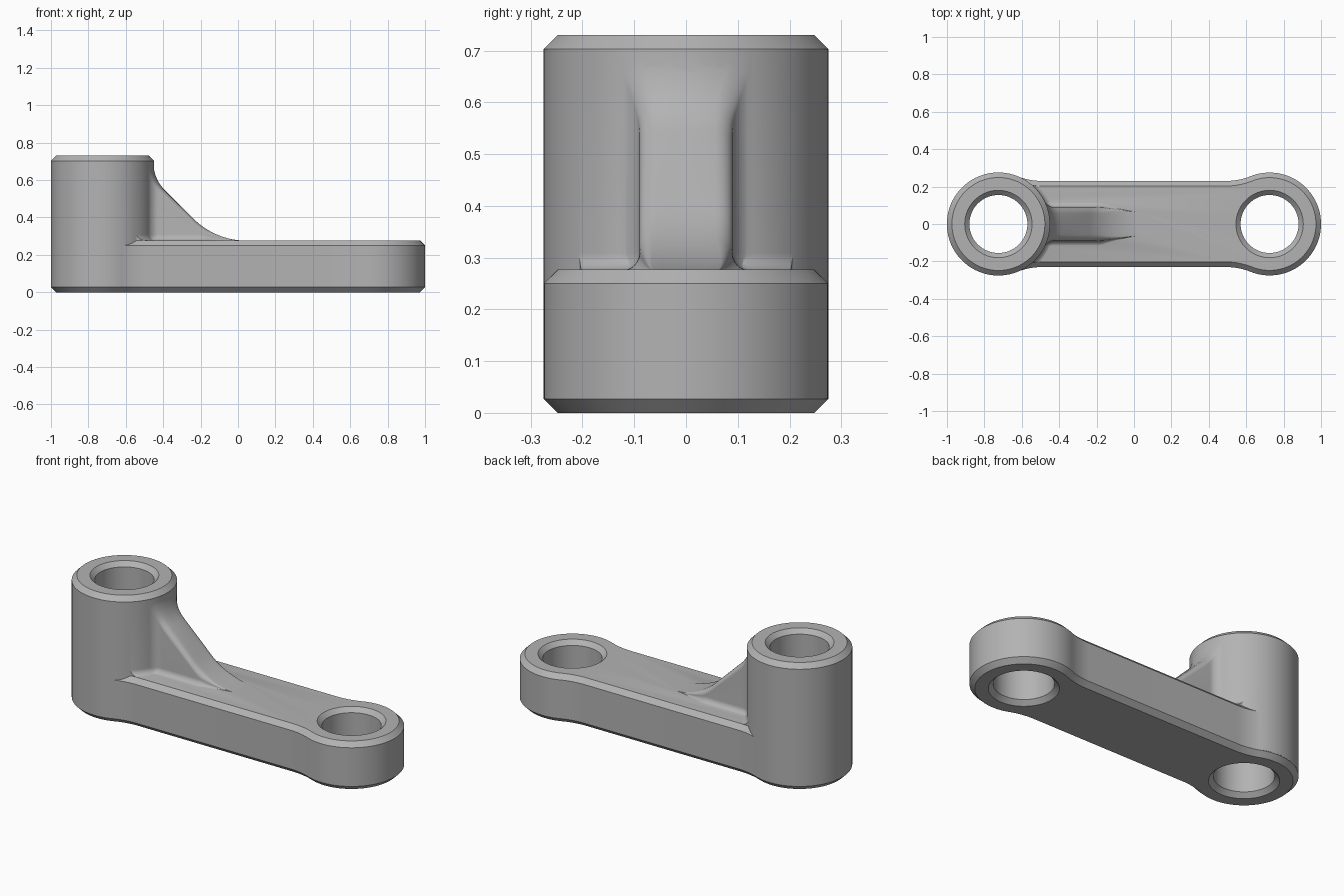
import bpy, bmesh
from math import sin, cos, pi, sqrt, atan2

if "Cube" in bpy.data.objects:
    bpy.data.objects.remove(bpy.data.objects["Cube"])

EYE_X, EYE_R, BORE_R = 0.725, 0.275, 0.155
ARM_W, ARM_H, BOSS_H = 0.23, 0.277, 0.73
CHAMFER, FILLET, RIB_W = 0.027, 0.033, 0.09
BOSS_R = EYE_R + 0.0005

grey = bpy.data.materials.new("cast_grey")
grey.use_nodes = True
colour = (0.45, 0.45, 0.45, 1)
grey.diffuse_color = colour
grey.node_tree.nodes["Principled BSDF"].inputs["Base Color"].default_value = colour


def loft(name, rings, wrap=False):
    """Skin a list of equal point rings, capped or wrapped round."""
    bm = bmesh.new()
    loops = [[bm.verts.new(p) for p in ring] for ring in rings]
    n = len(loops[0])
    pairs = list(zip(loops, loops[1:]))
    if wrap:
        pairs.append((loops[-1], loops[0]))
    else:
        bm.faces.new(loops[0])
        bm.faces.new(loops[-1])
    for a, b in pairs:
        for i in range(n):
            j = (i + 1) % n
            bm.faces.new((a[i], a[j], b[j], b[i]))
    bmesh.ops.recalc_face_normals(bm, faces=bm.faces)
    mesh = bpy.data.meshes.new(name)
    bm.to_mesh(mesh)
    bm.free()
    mesh.materials.append(grey)
    ob = bpy.data.objects.new(name, mesh)
    bpy.context.collection.objects.link(ob)
    return ob


def lathe(name, x, profile, wrap=False, steps=96):
    """Turn a (radius, height) profile about a vertical axis at x."""
    turn = [2 * pi * (i + 0.5) / steps for i in range(steps)]
    return loft(name, [[(x + r * cos(a), r * sin(a), z) for a in turn]
                       for r, z in profile], wrap)


def combine(target, other, operation):
    mod = target.modifiers.new(operation, 'BOOLEAN')
    mod.operation, mod.object, mod.solver = operation, other, 'EXACT'
    bpy.context.view_layer.objects.active = target
    bpy.ops.object.modifier_apply(modifier=mod.name)
    bpy.data.objects.remove(other)


def arm_outline(inset, z):
    """Two round eyes joined by a straight bar with blended necks."""
    neck = 0.36
    dx = sqrt((EYE_R + neck) ** 2 - (ARM_W + neck) ** 2)
    tilt = atan2(ARM_W + neck, -dx)
    r, big = EYE_R - inset, neck + inset
    eye = [tilt * i / 32 for i in range(33)]
    quarter = [(EYE_X + r * cos(a), r * sin(a)) for a in eye]
    for i in range(1, 11):
        a = (tilt - pi) + (-pi / 2 - (tilt - pi)) * i / 10
        quarter.append((EYE_X - dx + big * cos(a), ARM_W + neck + big * sin(a)))
    half = quarter + [(-x, y) for x, y in reversed(quarter)]
    full = half + [(x, -y) for x, y in reversed(half[1:-1])]
    return [(x, y, z) for x, y in full]


# Flat arm with chamfered rims
arm = loft("link_arm", [arm_outline(CHAMFER, 0), arm_outline(0, CHAMFER),
                        arm_outline(0, ARM_H - CHAMFER), arm_outline(CHAMFER, ARM_H)])

# Tall boss on the right-hand eye
boss = lathe("boss", -EYE_X, [(BOSS_R, CHAMFER + 0.003), (BOSS_R, BOSS_H - CHAMFER),
                              (BOSS_R - CHAMFER, BOSS_H)])

# Fillet where the boss meets the arm top, trimmed to the arm
arc = [pi / 2 * i / 8 for i in range(9)]
flare = [(BOSS_R + FILLET * (1 - sin(a)), ARM_H - 0.001 + FILLET * (1 - cos(a))) for a in arc]
inner = BOSS_R - 0.05
ring = lathe("boss_fillet", -EYE_X, [(inner, 0.22), (flare[0][0], 0.22)] + flare
             + [(inner, flare[-1][1])], wrap=True)
trim = loft("fillet_trim", [arm_outline(CHAMFER + 0.0005, z) for z in (0.2, 0.4)])
combine(ring, trim, 'INTERSECT')


# Curved rib bracing the boss
FACE_X, TAIL_X, TOP_R, LOW_R = -0.45, 0.045, 0.2, 0.4


def rib_top(x):
    k = sqrt(0.5)
    line_start, line_end = FACE_X + TOP_R * (1 - k), TAIL_X - LOW_R * k
    line_low = ARM_H + LOW_R * (1 - k)
    if x > line_end:
        return ARM_H + LOW_R - sqrt(LOW_R ** 2 - (TAIL_X - x) ** 2)
    if x > line_start:
        return line_low + line_end - x
    u = max(x - FACE_X, 0)
    return line_low + line_end - line_start + TOP_R * k - sqrt(TOP_R ** 2 - (TOP_R - u) ** 2)


def rib_section(x):
    h = rib_top(x) - 0.001
    base = ARM_H - 0.001
    r = min(FILLET, (h - base) * 0.49 + 0.0002)
    u = min(max((FACE_X + FILLET - x) / FILLET, 0), 1)
    w = RIB_W + FILLET * (1 - sqrt(1 - u * u))
    w -= 0.03 * max(x + 0.18, 0) / (TAIL_X + 0.18)
    side = [(w + r, 0.2)]
    side += [(w + r * (1 - sin(a)), base + r * (1 - cos(a))) for a in arc]
    side += [(w - r * (1 - cos(a)), h - r * (1 - sin(a))) for a in arc]
    side += [(s * (w - r), h) for s in (0.66, 0.33)]
    pts = side + [(-y, z) for y, z in reversed(side)]
    # wrap the end of the rib round the boss
    wrap = min(max((-0.25 - x) / 0.2, 0), 1)
    return [(x + wrap * (sqrt(BOSS_R ** 2 - y * y) - BOSS_R), y, z) for y, z in pts]


stations = [-0.55]
stations += [FACE_X + 0.06 * (i / 14) ** 2 for i in range(15)]
stations += [-0.39 + (TAIL_X + 0.39) * i / 30 for i in range(1, 31)]
rib = loft("rib", [rib_section(x) for x in stations])

for part in (boss, ring, rib):
    combine(arm, part, 'UNION')

# Bores with chamfered mouths
for x, top in ((-EYE_X, BOSS_H), (EYE_X, ARM_H)):
    mouth = BORE_R + 0.035
    bore = lathe("bore_cutter", x, [(mouth, -0.01), (BORE_R, 0.025),
                                    (BORE_R, top - 0.025), (mouth, top + 0.01)])
    combine(arm, bore, 'DIFFERENCE')

bpy.ops.object.select_all(action='DESELECT')
arm.select_set(True)
bpy.context.view_layer.objects.active = arm
bpy.ops.object.shade_smooth_by_angle(angle=0.5)
